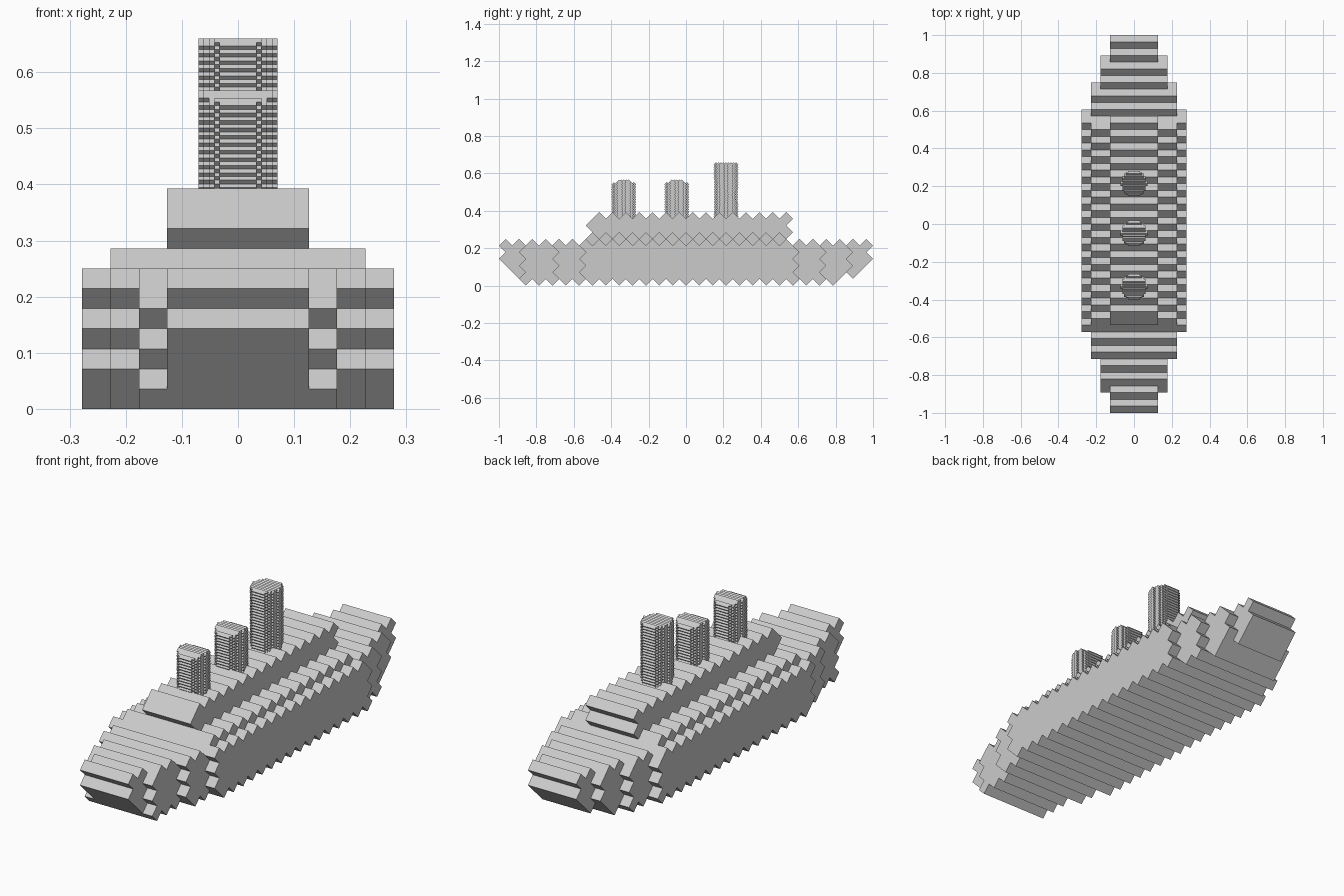
import bpy, math

if "Cube" in bpy.data.objects:
    bpy.data.objects.remove(bpy.data.objects["Cube"])

H = 1 / 28                 # half diagonal of one big block (blocks are turned 45 degrees about x)
S = H * math.sqrt(2)       # block edge length


def build(name, part, solid, h, y0, z0):
    """Mesh of the exposed faces of diamond-section bars; cells map (j, k) -> half width in x."""
    verts, faces, index = [], [], {}

    def v(x, j, k):
        key = (round(x, 5), j, k)
        if key not in index:
            index[key] = len(verts)
            verts.append((x, y0 + j * h, z0 + k * h))
        return index[key]

    for (j, k), w in part.items():
        ring = [(j + 1, k), (j, k + 1), (j - 1, k), (j, k - 1)]
        # end caps
        faces.append([v(w, *p) for p in ring])
        faces.append([v(-w, *p) for p in reversed(ring)])
        # sloping sides, only where the neighbouring bar is narrower
        for n, (dj, dk) in enumerate([(1, 1), (-1, 1), (-1, -1), (1, -1)]):
            a, b = ring[n], ring[(n + 1) % 4]
            nw = solid.get((j + dj, k + dk), 0)
            if nw >= w - 1e-6:
                continue
            spans = [(-w, w)] if nw == 0 else [(-w, -nw), (nw, w)]
            for x1, x2 in spans:
                faces.append([v(x1, *a), v(x1, *b), v(x2, *b), v(x2, *a)])
    mesh = bpy.data.meshes.new(name)
    mesh.from_pydata(verts, [], faces)
    mesh.update()
    ob = bpy.data.objects.new(name, mesh)
    bpy.context.collection.objects.link(ob)
    return ob


# hull: nested slabs, narrowing toward bow and stern: (half width in blocks, first, last)
hull = {}
for half, first, last in [(2.5, -27, 27), (3.5, -24, 24), (4.5, -19, 20), (5.5, -15, 16)]:
    for k in range(1, 7):
        lo = max(first, -23 - k)                      # raked bow
        hi = min(last, 22 if k == 1 else 23 + k)      # raked stern
        for j in range(lo, hi + 1):
            if (j + k) % 2:
                hull[j, k] = half * S

# wide boat deck and narrower deckhouse above it
deck = {(j, 7): 4.5 * S for j in range(-14, 15, 2)}
house = {}
for k, first, last in [(8, -13, 15), (9, -14, 14), (10, -13, 15)]:
    for j in range(first, last + 1, 2):
        house[j, k] = 2.5 * S

solid = {**hull, **deck, **house}
build("hull", hull, solid, H, 0, 0)
build("boat_deck", deck, solid, H, 0, 0)
build("deckhouse", house, solid, H, 0, 0)

# round funnels from much finer blocks
s = 0.0094
h = s / math.sqrt(2)
R = 0.0664


def funnel(name, y, top, domed):
    cells = {}
    for k in range(1, int((top - 0.36) / h) + 1):
        for j in range(-9, 10):
            if (j + k) % 2 == 0 or (domed and k < 3 and abs(j) > 4 + k):
                continue
            n = math.floor(math.sqrt(R * R - (j * h) ** 2) / s)
            cells[j, -k] = (n + 0.5) * s
    build(name, cells, cells, h, y, top)


funnel("front_funnel", -0.332, 0.567, True)
funnel("middle_funnel", -0.049, 0.567, True)
funnel("rear_funnel", 0.214, 0.66, False)
